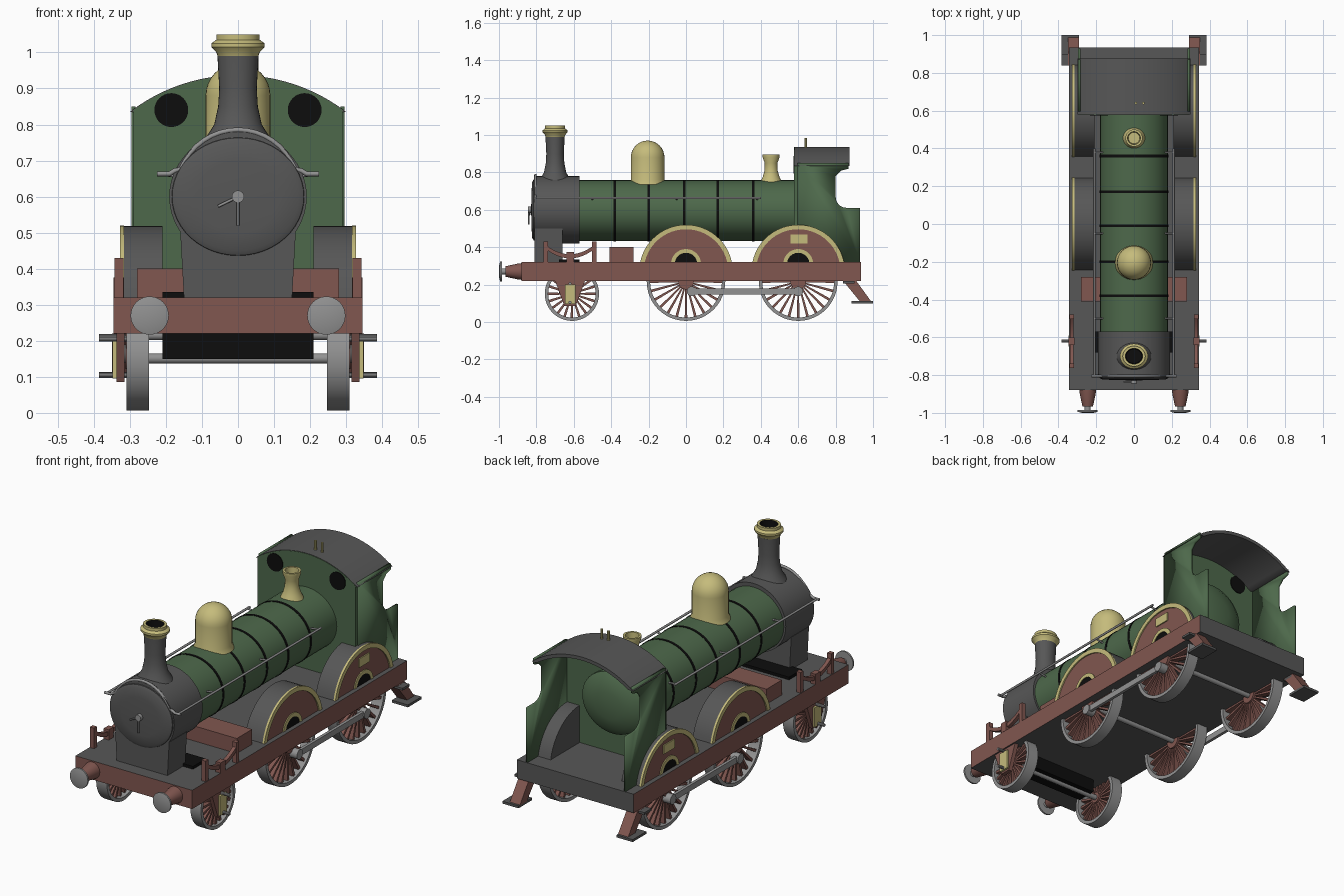
import bpy, bmesh
from math import sin, cos, pi, asin

if "Cube" in bpy.data.objects:
    bpy.data.objects.remove(bpy.data.objects["Cube"])


def material(name, r, g, b):
    m = bpy.data.materials.new(name)
    m.use_nodes = True
    m.diffuse_color = (r, g, b, 1)
    m.node_tree.nodes["Principled BSDF"].inputs["Base Color"].default_value = (r, g, b, 1)
    return m


GREEN = material("boiler green", .075, .14, .07)
RED = material("frame red", .22, .095, .08)
GREY = material("dark grey", .095, .095, .095)
STEEL = material("steel grey", .29, .29, .29)
GOLD = material("brass", .56, .50, .20)
BLACK = material("black", .004, .004, .004)
SIDES = ((1, "left"), (-1, "right"))


def finish(name, bm, mats, rule=None):
    bmesh.ops.remove_doubles(bm, verts=bm.verts, dist=1e-5)
    bmesh.ops.recalc_face_normals(bm, faces=bm.faces)
    if rule:
        bm.normal_update()
        for f in bm.faces:
            f.material_index = rule(f)
    me = bpy.data.meshes.new(name)
    bm.to_mesh(me)
    bm.free()
    for m in mats:
        me.materials.append(m)
    ob = bpy.data.objects.new(name, me)
    bpy.context.collection.objects.link(ob)
    bpy.ops.object.select_all(action='DESELECT')
    ob.select_set(True)
    bpy.context.view_layer.objects.active = ob
    bpy.ops.object.shade_smooth_by_angle(angle=.6)
    return ob


def plate(name, pts, a, b, mats, axis="x", rule=None):
    """Extrude an outline: (y, z) points along x, or (x, z) points along y."""
    bm = bmesh.new()
    place = (lambda p, t: (t, p[0], p[1])) if axis == "x" else (lambda p, t: (p[0], t, p[1]))
    n = len(pts)
    lo = [bm.verts.new(place(p, a)) for p in pts]
    hi = [bm.verts.new(place(p, b)) for p in pts]
    bm.faces.new(lo)
    bm.faces.new(hi)
    for i in range(n):
        bm.faces.new((lo[i], lo[(i + 1) % n], hi[(i + 1) % n], hi[i]))
    return finish(name, bm, mats, rule)


def box(name, x0, x1, y0, y1, z0, z1, mats, rule=None):
    return plate(name, [(y0, z0), (y1, z0), (y1, z1), (y0, z1)], x0, x1, mats, rule=rule)


def add_lathe(bm, profile, axis, loc, su=1, sv=1, seg=32):
    rings = []
    for r, h in profile:
        ring = []
        for i in range(seg):
            u, v = su * r * cos(2 * pi * i / seg), sv * r * sin(2 * pi * i / seg)
            p = {"x": (h, u, v), "y": (u, h, v), "z": (u, v, h)}[axis]
            ring.append(bm.verts.new([c + d for c, d in zip(p, loc)]))
        rings.append(ring)
    for lo, hi in zip(rings, rings[1:]):
        for i in range(seg):
            j = (i + 1) % seg
            bm.faces.new((lo[i], lo[j], hi[j], hi[i]))
    for ring, (r, h) in ((rings[0], profile[0]), (rings[-1], profile[-1])):
        if r > 1e-4 and profile[0] != profile[-1]:
            bm.faces.new(ring)


def lathe(name, profile, axis, loc, mats, su=1, sv=1, seg=32, rule=None):
    bm = bmesh.new()
    add_lathe(bm, profile, axis, loc, su, sv, seg)
    return finish(name, bm, mats, rule)


def rod(name, axis, loc, r, a, b, mat, seg=16):
    return lathe(name, [(r, a), (r, b)], axis, loc, [mat], seg=seg)


def tube(name, pts, r, mat):
    cu = bpy.data.curves.new(name, "CURVE")
    cu.dimensions = "3D"
    cu.bevel_depth, cu.bevel_resolution, cu.use_fill_caps = r, 2, True
    sp = cu.splines.new("POLY")
    sp.points.add(len(pts) - 1)
    for q, p in zip(sp.points, pts):
        q.co = (*p, 1)
    cu.materials.append(mat)
    ob = bpy.data.objects.new(name, cu)
    bpy.context.collection.objects.link(ob)


def arc(y, z, r, floor, n=24):
    """Arch points over the level 'floor'."""
    a = asin((floor - z) / r)
    return [(y + r * cos(a + (pi - 2 * a) * i / n), z + r * sin(a + (pi - 2 * a) * i / n)) for i in range(n + 1)]


def band(y, z, r0, r1, floor):
    return arc(y, z, r1, floor) + arc(y, z, r0, floor)[::-1]


# Frame slab: red front and flanks, grey elsewhere
box("frame", -.345, .345, -.88, .935, .22, .32, [RED, GREY],
    lambda f: int(abs(f.normal.z) > .5 or f.normal.y > .5))
box("cylinder_block", -.21, .21, -.68, -.57, .15, .335, [BLACK])
box("deck_box", -.28, .28, -.41, -.28, .32, .40, [RED])

# Boiler with bands, smokebox, door and saddle
BZ = .595
lathe("boiler", [(.163, -.6), (.163, .62), (.13, .645), (.07, .66), (0, .665)], "y", (0, 0, BZ), [GREEN], su=1.1, seg=48)
for i, y in enumerate((-.38, -.2, -.01, .17, .36)):
    lathe(f"boiler_band_{i + 1}", [(.165, y - .007), (.165, y + .007)], "y", (0, 0, BZ), [BLACK], su=1.1, seg=48)
lathe("smokebox", [(0, -.81), (.18, -.81), (.18, -.57), (.16, -.57), (.16, -.62)], "y", (0, 0, .6), [GREY], su=1.06, seg=48)
lathe("smokebox_door", [(0, -.828), (.1, -.826), (.15, -.822), (.163, -.815), (.166, -.8)], "y", (0, 0, .6), [GREY], su=1.12, seg=48)
rod("door_boss", "y", (0, 0, .6), .017, -.845, -.82, STEEL)
tube("door_handle_long", [(0, -.84, .6), (0, -.84, .52)], .004, STEEL)
tube("door_handle_short", [(0, -.836, .6), (-.055, -.836, .573)], .004, STEEL)
plate("smokebox_saddle", [(-.15, .32), (.15, .32), (.16, .5), (-.16, .5)], -.81, -.66, [GREY], "y")

# Chimney, dome and safety valve
lathe("chimney", [(.1, .74), (.085, .77), (.066, .8), (.055, .85), (.052, .9), (.057, .99)], "z", (0, -.7, 0), [GREY], sv=.9)
lathe("chimney_cap", [(.055, .985), (.06, 1), (.074, 1.015), (.074, 1.025), (.06, 1.035), (.06, 1.05), (.046, 1.05), (.042, 1.0), (0, 1.0)],
      "z", (0, -.7, 0), [GOLD, BLACK], sv=.9,
      rule=lambda f: int(f.calc_center_median().z < 1.04 and
                         (f.normal.z > .95 or f.calc_center_median().xy.length < .048
                          or (f.calc_center_median().x ** 2 + (f.calc_center_median().y + .7) ** 2) < .046 ** 2)))
lathe("steam_dome", [(.1, .735), (.09, .76), (.09, .88)] + [(.09 * cos(a * pi / 16), .88 + .09 * sin(a * pi / 16)) for a in range(1, 9)],
      "z", (0, -.205, 0), [GOLD])
lathe("safety_valve", [(.06, .745), (.045, .775), (.035, .81), (.034, .85), (.045, .88), (.045, .895), (.034, .895), (.03, .82), (0, .82)],
      "z", (0, .455, 0), [GOLD])

# Handrail over the smokebox and along both sides
ends = [(.225, .663), (.19, .663), (.175, .672)]
over = [(.175 * cos(a), .6 + .185 * sin(a)) for a in [pi * (i + 3) / 22 for i in range(17)]]
rail = ends + over + [(-x, z) for x, z in ends[::-1]]
tube("front_handrail", [(x, -.805, z) for x, z in rail], .007, STEEL)

# Cab front sheet, roof and whistles
CZ, CR = .445, .49
sheet = arc(0, CZ, CR, .84)
plate("cab_front", sheet + [(-.29, .32), (.29, .32)], .578, .598, [GREEN], "y")
plate("cab_roof", band(0, CZ, CR - .016, CR + .002, .835), .58, .875, [GREY], "y")
for x in (.01, .05):
    rod(f"whistle_{x}", "z", (x, .64, 0), .007, .92, .985, GOLD, 10)

# Cab side outline with the curved entrance cutout
cutout = [(.8 + .06 * (1 - cos(a)), .67 - .06 * sin(a)) for a in [pi / 2 * (5 - i) / 5 for i in range(6)]]
side = [(.595, .32), (.93, .32), (.93, .61)] + cutout + [(.8, .78), (.83, .81), (.87, .82), (.87, .85), (.595, .85)]

for s, hand in SIDES:
    # Cab side with black edging, and round front window
    bm = bmesh.new()
    face = bm.faces.new([bm.verts.new((s * .29, y, z)) for y, z in side])
    edge = bmesh.ops.inset_region(bm, faces=[face], thickness=.01, use_even_offset=True)["faces"]
    for f in edge:
        f.material_index = 1
    cab = finish(f"cab_side_{hand}", bm, [GREEN, BLACK])
    mod = cab.modifiers.new("thickness", "SOLIDIFY")
    mod.thickness, mod.offset = .012, 0
    rod(f"cab_window_{hand}", "y", (s * .185, 0, .84), .047, .574, .602, BLACK, 32)

    tube(f"side_handrail_{hand}", [(s * .21, -.805, .663), (s * .21, .4, .663)], .006, STEEL)
    for i, y in enumerate((-.5, -.05, .38)):
        tube(f"handrail_post_{hand}_{i}", [(s * .16, y, .655), (s * .21, y, .663)], .005, STEEL)

    # Splashers with brass trim
    for y, where in ((0, "front"), (.6, "rear")):
        tag = f"{where}_{hand}"
        plate(f"splasher_{tag}", arc(y, .27, .248, .32), s * .21, s * .32, [GREY, RED],
              rule=lambda f: int(f.normal.x * s > .9))
        plate(f"splasher_rim_{tag}", band(y, .27, .226, .25, .32), s * .316, s * .327, [GOLD])
        plate(f"splasher_arch_{tag}", band(y, .31, .06, .08, .32), s * .316, s * .325, [GOLD])
        plate(f"splasher_opening_{tag}", arc(y, .31, .06, .32), s * .316, s * .322, [BLACK])
    box(f"splasher_plate_{hand}", s * .318, s * .326, .56, .65, .42, .467, [GOLD])

    # Wheels: tyre, hub and tapered spokes
    for y, r, where, n in ((-.61, .145, "leading", 20), (0, .21, "driving", 24), (.6, .21, "trailing", 24)):
        tag, z = f"{where}_{hand}", r + .006
        a, b = s * .247, s * .31
        t = r - .018
        lathe(f"tyre_{tag}", [(t, a), (r, a), (r, b), (t, b), (t, a)], "x", (0, y, z), [STEEL], seg=48)
        bm = bmesh.new()
        add_lathe(bm, [(r * .2, s * .255), (r * .2, s * .312)], "x", (0, y, z), seg=20)
        for i in range(n):
            c, d = cos(2 * pi * i / n), sin(2 * pi * i / n)
            quads = []
            for x in (s * .265, s * .297):
                quads.append([bm.verts.new((x, y + q * c - w * d, z + q * d + w * c))
                              for q, w in ((r * .15, -.004), (t + .004, -.007), (t + .004, .007), (r * .15, .004))])
            lo, hi = quads
            bm.faces.new(lo)
            bm.faces.new(hi)
            for k in range(4):
                bm.faces.new((lo[k], lo[k - 1], hi[k - 1], hi[k]))
        finish(f"spokes_{tag}", bm, [RED])
        if s > 0:
            rod(f"axle_{where}", "x", (0, y, z), .014, -.31, .31, STEEL)

    # Coupling rod and its crank pins
    box(f"coupling_rod_{hand}", s * .322, s * .338, .03, .6, .148, .18, [STEEL])
    for y in (.03, .6):
        rod(f"crank_pin_{hand}_{y}", "x", (0, y, .164), .026, s * .3, s * .345, STEEL)

    # Leading axle guard, bearing, pins and leaf spring
    guard = [(-.7, .22), (-.65, .085), (-.59, .085), (-.54, .22)]
    plate(f"axle_guard_{hand}", guard, s * .315, s * .337, [RED])
    box(f"axle_bearing_{hand}", s * .325, s * .348, -.648, -.59, .095, .2, [GOLD])
    for z in (.105, .205):
        rod(f"guard_pin_{hand}_{z}", "x", (0, -.62, z), .008, s * .31, s * .385, STEEL, 10)
    for y in (-.75, -.49):
        box(f"spring_post_{hand}_{y}", s * .318, s * .342, y - .012, y + .012, .32, .43, [RED])
    sag = [(-.62 + .13 * k / 6, .34 + .05 * (k / 6) ** 2) for k in range(-6, 7)]
    plate(f"leaf_spring_{hand}", sag + [(y, z + .022) for y, z in sag[::-1]], s * .32, s * .34, [RED])
    box(f"spring_buckle_{hand}", s * .316, s * .346, -.64, -.6, .32, .375, [RED])

    # Buffers
    lathe(f"buffer_housing_{hand}", [(.045, -.875), (.042, -.9), (.028, -.965)], "y", (s * .245, 0, .27), [RED], seg=24)
    rod(f"buffer_shaft_{hand}", "y", (s * .245, 0, .27), .016, -.99, -.95, STEEL)
    lathe(f"buffer_head_{hand}", [(.03, -1), (.053, -.994), (.053, -.985)], "y", (s * .245, 0, .27), [STEEL], seg=32)

    # Rear steps
    plate(f"step_bracket_{hand}", [(.84, .22), (.91, .22), (.99, .11), (.93, .11)], s * .29, s * .35, [RED])
    box(f"step_tread_{hand}", s * .29, s * .385, .885, 1, .1, .113, [GREY])
    box(f"step_upper_tread_{hand}", s * .29, s * .385, .84, .9, .207, .219, [GREY])
